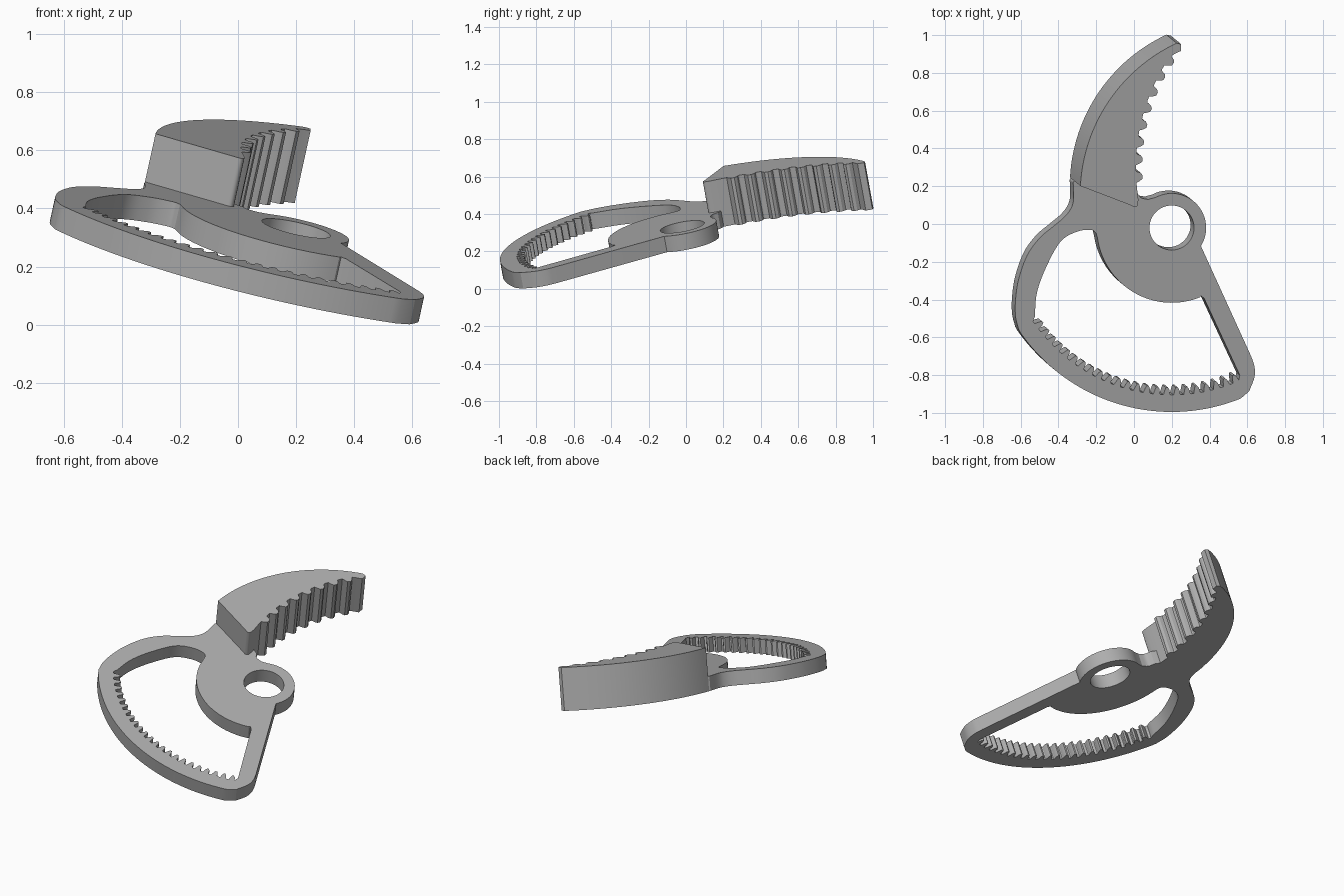
import bpy, bmesh
from math import cos, sin, radians
from mathutils import Matrix, Vector

cube = bpy.data.objects.get("Cube")
if cube:
    bpy.data.objects.remove(cube, do_unlink=True)

grey = bpy.data.materials.new("plain grey")
grey.use_nodes = True
COLOUR = (0.42, 0.42, 0.42, 1)
grey.diffuse_color = COLOUR
grey.node_tree.nodes["Principled BSDF"].inputs["Base Color"].default_value = COLOUR

# The whole part lies on a tilted plane and is extruded along its normal
SLOPE_X, SLOPE_Y, HEIGHT = -0.22, 0.18, 0.288
NORMAL = Vector((-SLOPE_X, -SLOPE_Y, 1)).normalized()
TILT = Matrix(((1, 0, NORMAL.x, 0),
               (0, 1, NORMAL.y, 0),
               (SLOPE_X, SLOPE_Y, NORMAL.z, HEIGHT),
               (0, 0, 0, 1)))
PIVOT = (0.2, -0.02)


def arc(centre, radius, start, end, steps=24):
    angles = [radians(start + (end - start) * i / steps) for i in range(steps + 1)]
    return [(centre[0] + radius * cos(a), centre[1] + radius * sin(a)) for a in angles]


def toothed_arc(centre, root, tip, start, end, teeth):
    """Arc of rounded teeth, starting and ending at the root radius."""
    shape = ((0, 0), (0.28, 0), (0.4, 0.6), (0.5, 0.95), (0.7, 1), (0.85, 0.7), (0.93, 0.1))
    pts = []
    for i in range(teeth):
        for along, rise in shape:
            a = radians(start + (end - start) * (i + along) / teeth)
            r = root + (tip - root) * rise
            pts.append((centre[0] + r * cos(a), centre[1] + r * sin(a)))
    return pts


def smooth_path(points, steps=6):
    """Catmull-Rom path through the points."""
    p = [Vector(q) for q in points]
    p = [2 * p[0] - p[1]] + p + [2 * p[-1] - p[-2]]
    out = []
    for a, b, c, d in zip(p, p[1:], p[2:], p[3:]):
        for i in range(steps):
            t = i / steps
            out.append(0.5 * (2 * b + (c - a) * t + (2 * a - 5 * b + 4 * c - d) * t ** 2
                              + (3 * b - a - 3 * c + d) * t ** 3))
    return [tuple(v) for v in out] + [points[-1]]


def extrude_profile(name, loops, thickness):
    """Filled outline with holes; loops are placed on the upper face."""
    curve = bpy.data.curves.new(name + "_profile", "CURVE")
    curve.dimensions = "2D"
    curve.fill_mode = "BOTH"
    curve.extrude = thickness / 2
    for loop in loops:
        spline = curve.splines.new("POLY")
        spline.points.add(len(loop) - 1)
        for point, (x, y) in zip(spline.points, loop):
            point.co = (x, y, 0, 1)
        spline.use_cyclic_u = True
    helper = bpy.data.objects.new(name + "_profile", curve)
    bpy.context.scene.collection.objects.link(helper)
    mesh = bpy.data.meshes.new_from_object(
        helper.evaluated_get(bpy.context.evaluated_depsgraph_get()))
    bpy.data.objects.remove(helper, do_unlink=True)
    shift = Matrix.Translation((-NORMAL.x * thickness, -NORMAL.y * thickness, thickness / 2))
    mesh.transform(TILT @ shift)
    bm = bmesh.new()
    bm.from_mesh(mesh)
    bmesh.ops.remove_doubles(bm, verts=bm.verts, dist=0.0002)
    bmesh.ops.recalc_face_normals(bm, faces=bm.faces)
    bm.to_mesh(mesh)
    bm.free()
    mesh.materials.clear()
    mesh.materials.append(grey)
    obj = bpy.data.objects.new(name, mesh)
    bpy.context.scene.collection.objects.link(obj)
    bpy.ops.object.select_all(action="DESELECT")
    obj.select_set(True)
    bpy.context.view_layer.objects.active = obj
    bpy.ops.object.shade_smooth_by_angle(angle=radians(25))
    return obj


# Plate outline: pivot boss, neck, left shoulder, long rim, rounded corner
outline = arc(PIVOT, 0.182, -32, 118)
outline += smooth_path([(0.075, 0.13), (0.035, 0.14), (0.015, 0.17)], 4)
outline += [(-0.04, 0.2), (-0.3, 0.26)]
outline += smooth_path([(-0.322, 0.22), (-0.32, 0.13), (-0.335, 0.08), (-0.37, 0.035),
                        (-0.43, -0.015), (-0.5, -0.075), (-0.565, -0.165), (-0.61, -0.29),
                        (-0.627, -0.4), (-0.627, -0.49), (-0.61, -0.56)])
outline += arc(PIVOT, 0.975, 215, 292, 48)
outline += smooth_path([(0.61, -0.885), (0.638, -0.81), (0.637, -0.75), (0.62, -0.7)])

# Window: gear teeth, straight bar, round hub, curved left side
window = toothed_arc(PIVOT, 0.885, 0.845, 214, 294, 23)
window += [(0.56, -0.8), (0.372, -0.395), (0.355, -0.38)]
window += arc(PIVOT, 0.397, 292, 188, 36)
window += smooth_path([(-0.2, -0.05), (-0.225, -0.032), (-0.3, -0.04), (-0.39, -0.095),
                       (-0.47, -0.24), (-0.515, -0.37), (-0.525, -0.49)])

pivot_hole = arc(PIVOT, 0.118, 0, 352.5, 47)
extrude_profile("sector_plate", [outline, window, pivot_hole], 0.088)

# Thick curved jaw with teeth on its inner side
jaw = smooth_path([(-0.02, 0.1), (0.005, 0.09), (0.02, 0.1), (0.023, 0.13)], 4)
jaw += toothed_arc((1.05, 0.3), 1.04, 1.005, 186, 145, 8)
jaw += [(0.215, 0.9), (0.25, 0.917), (0.25, 0.952)]
jaw += arc((0.6, 0.155), 0.885, 115, 177, 32)
extrude_profile("toothed_jaw", [jaw], 0.26)
